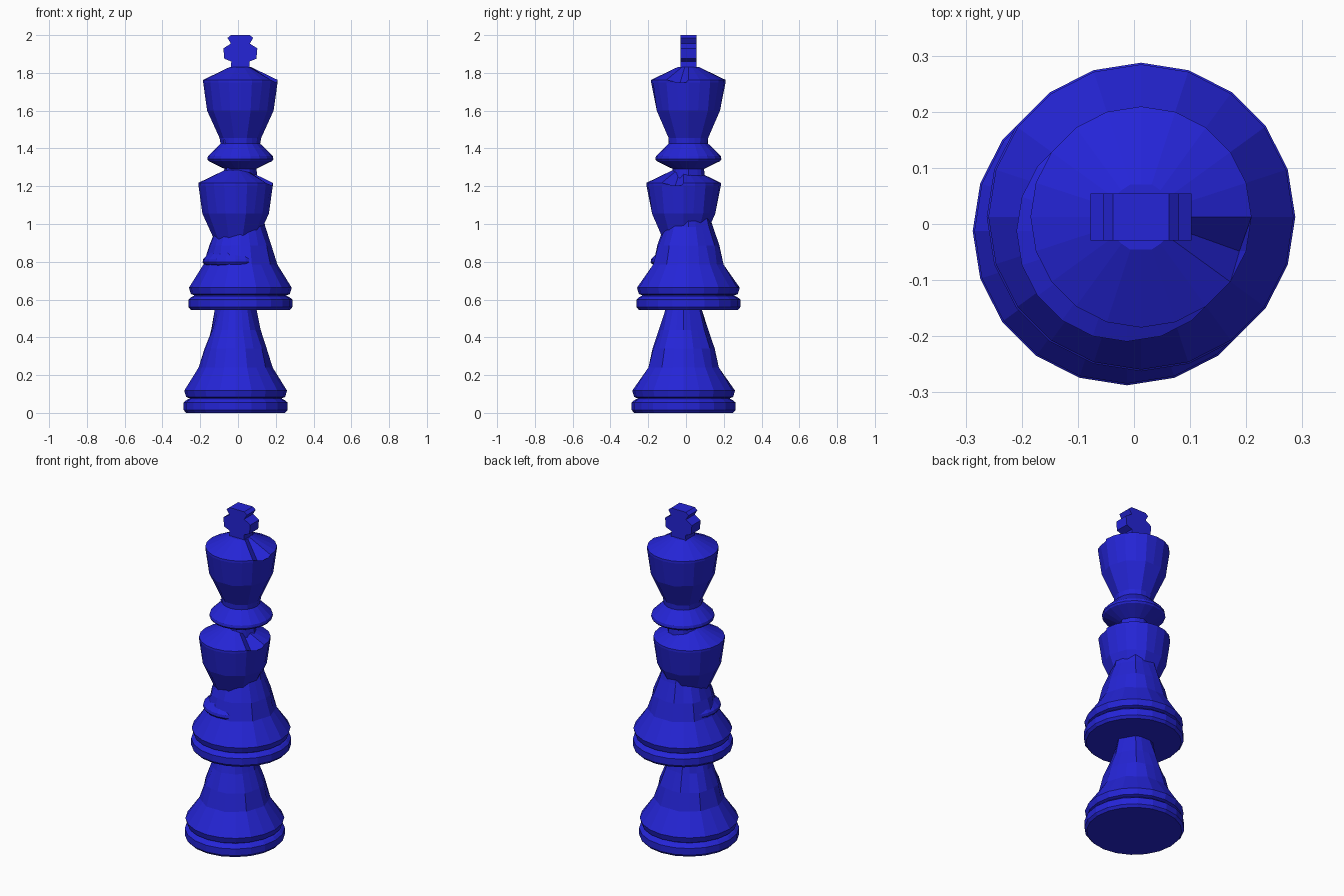
import bpy, bmesh
from math import pi, sin, cos

SIDES = 20

cube = bpy.data.objects.get("Cube")
if cube:
    bpy.data.objects.remove(cube, do_unlink=True)

blue = bpy.data.materials.new("royal blue")
blue.use_nodes = True
colour = (0.018, 0.018, 0.68, 1)
blue.diffuse_color = colour
blue.node_tree.nodes["Principled BSDF"].inputs["Base Color"].default_value = colour


def finish(name, bm, loc):
    bmesh.ops.recalc_face_normals(bm, faces=bm.faces)
    mesh = bpy.data.meshes.new(name)
    bm.to_mesh(mesh)
    bm.free()
    mesh.materials.append(blue)
    obj = bpy.data.objects.new(name, mesh)
    obj.location = loc
    bpy.context.collection.objects.link(obj)


def facet_radius(angle, r, n, phase):
    """Distance to the edge of an n-sided polygon in the given direction."""
    step = 2 * pi / n
    return r * cos(step / 2) / cos((angle - phase) % step - step / 2)


def turned(name, rows, loc, notch=None):
    """Loft through rows of (height, radius, facets, phase)."""
    bm = bmesh.new()
    rings = []
    for z, r, *facets in rows:
        n, phase = facets or (SIDES, 0)
        ring = []
        for i in range(SIDES):
            a = 2 * pi * i / SIDES
            d = facet_radius(a, r, n, phase)
            ring.append(bm.verts.new((d * cos(a), d * sin(a), z)))
        rings.append(ring)
    for low, high in zip(rings, rings[1:]):
        for i in range(SIDES):
            j = (i + 1) % SIDES
            bm.faces.new((low[i], low[j], high[j], high[i]))
    bm.faces.new(rings[0])
    bm.faces.new(rings[-1])
    if notch is not None:
        # Chip in the rim on the left side
        chip = rings[notch][-1]
        chip.co.z -= 0.07
        chip.co.x -= 0.012
    finish(name, bm, loc)


def cross(name, loc):
    outline = [(0.05, 1.27), (0.048, 1.315), (0.085, 1.33), (0.09, 1.385),
               (0.05, 1.41), (0.068, 1.44), (0.05, 1.455)]
    points = outline + [(-x, z) for x, z in reversed(outline)]
    bm = bmesh.new()
    face = bm.faces.new([bm.verts.new((x, -0.042, z)) for x, z in points])
    out = bmesh.ops.extrude_face_region(bm, geom=[face], use_keep_orig=True)
    moved = [v for v in out["geom"] if isinstance(v, bmesh.types.BMVert)]
    bmesh.ops.translate(bm, verts=moved, vec=(0, 0.084, 0))
    finish(name, bm, loc)


def king(prefix, loc):
    # Rounded foot with a groove above it
    turned(prefix + "_base", [(0, 0.262), (0.015, 0.275), (0.055, 0.275),
                              (0.068, 0.26), (0.075, 0.245), (0.09, 0.245)], loc)
    # Faceted bell-shaped body and neck
    turned(prefix + "_body", [(0.078, 0.245), (0.084, 0.262), (0.118, 0.272),
                              (0.24, 0.196, 10, 0), (0.34, 0.175, 8, 0.2),
                              (0.44, 0.138, 7, 0.1), (0.55, 0.11, 6, 0),
                              (0.77, 0.082, 8, 0)], loc)
    # Collar disc
    turned(prefix + "_collar", [(0.745, 0.08), (0.788, 0.168), (0.798, 0.175),
                                (0.814, 0.172), (0.885, 0.1), (0.91, 0.095)], loc)
    # Flared crown
    turned(prefix + "_crown", [(0.88, 0.105), (0.91, 0.11, 10, 0),
                               (1.055, 0.176, 10, 0), (1.205, 0.197),
                               (1.218, 0.197), (1.285, 0.063, 8, 0.4)], loc, notch=4)
    cross(prefix + "_cross", loc)


king("lower", (-0.0125, -0.0125, 0))
king("upper", (0.0125, 0.0125, 0.545))
